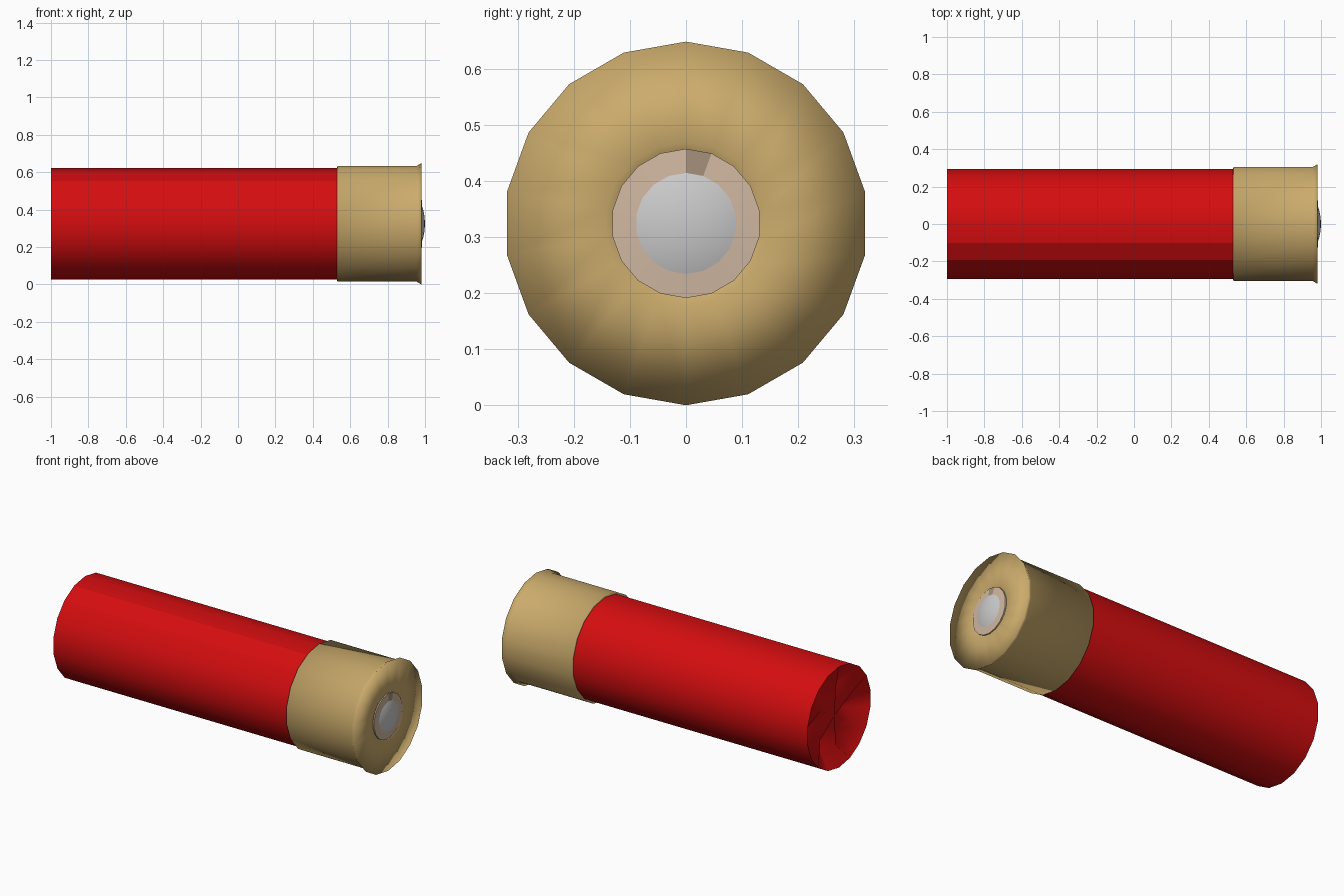
import bpy
import bmesh
from math import sin, cos, pi

if "Cube" in bpy.data.objects:
    bpy.data.objects.remove(bpy.data.objects["Cube"])

SIDES = 18
AXIS_Z = 0.324


def material(name, rgb):
    m = bpy.data.materials.new(name)
    m.diffuse_color = (*rgb, 1)
    m.use_nodes = True
    m.node_tree.nodes["Principled BSDF"].inputs["Base Color"].default_value = m.diffuse_color
    return m


def point(x, r, k):
    a = 2 * pi * k / SIDES
    return (x, r * sin(a), AXIS_Z + r * cos(a))


def lathe(name, strips, mat, shape=None):
    """Revolve (x, r) strips around the long axis; separate strips meet in a hard edge.
    shape(i, k, x) may shift x of strip point i at side k."""
    bm = bmesh.new()
    for strip in strips:
        rings = []
        for i, (x, r) in enumerate(strip):
            if r == 0:
                rings.append([bm.verts.new((x, 0, AXIS_Z))] * SIDES)
            else:
                rings.append([bm.verts.new(point(shape(i, k, x) if shape else x, r, k))
                              for k in range(SIDES)])
        for a, b in zip(rings, rings[1:]):
            for k in range(SIDES):
                n = (k + 1) % SIDES
                loop = list(dict.fromkeys((a[k], b[k], b[n], a[n])))
                bm.faces.new(loop).smooth = True
    me = bpy.data.meshes.new(name)
    bm.to_mesh(me)
    bm.free()
    ob = bpy.data.objects.new(name, me)
    bpy.context.collection.objects.link(ob)
    if mat:
        me.materials.append(mat)
    return ob


red = material("red_plastic", (0.66, 0.004, 0.005))
brass = material("brass", (0.60, 0.41, 0.15))
copper = material("primer_ring", (0.64, 0.48, 0.36))
shade = material("primer_notch", (0.36, 0.27, 0.19))

# Plastic tube, with one flat facet along its front upper side
hull = lathe("hull", [[(-1, 0.298), (0.54, 0.298)]], red)
hull.data.polygons[16].use_smooth = False


# Folded crimp: six ridges meeting at the centre with recessed pleats between
def pleat(i, k, x):
    return x + 0.08 if i == 1 and k % 3 else x


lathe("crimp", [[(-0.97, 0), (-0.98, 0.17), (-1, 0.298)]], red, pleat)

# Brass head: back step, side wall flaring to the rim and end face
lathe("brass_head", [[(0.53, 0.298), (0.531, 0.309), (0.955, 0.309), (0.98, 0.324),
                      (0.98, 0.145), (0.974, 0.131)]], brass)

# Primer ring with its one darker segment
ring = lathe("primer_ring", [[(0.974, 0.133), (0.982, 0.133)],
                             [(0.982, 0.133), (0.985, 0.09)]], copper)
ring.data.materials.append(shade)
notch = ring.data.polygons[SIDES]
notch.material_index = 1
notch.use_smooth = False

# Domed primer cap (plain grey)
lathe("primer_cap", [[(0.984, 0.092), (0.990, 0.075), (0.997, 0.04), (1.0, 0)]], None)
